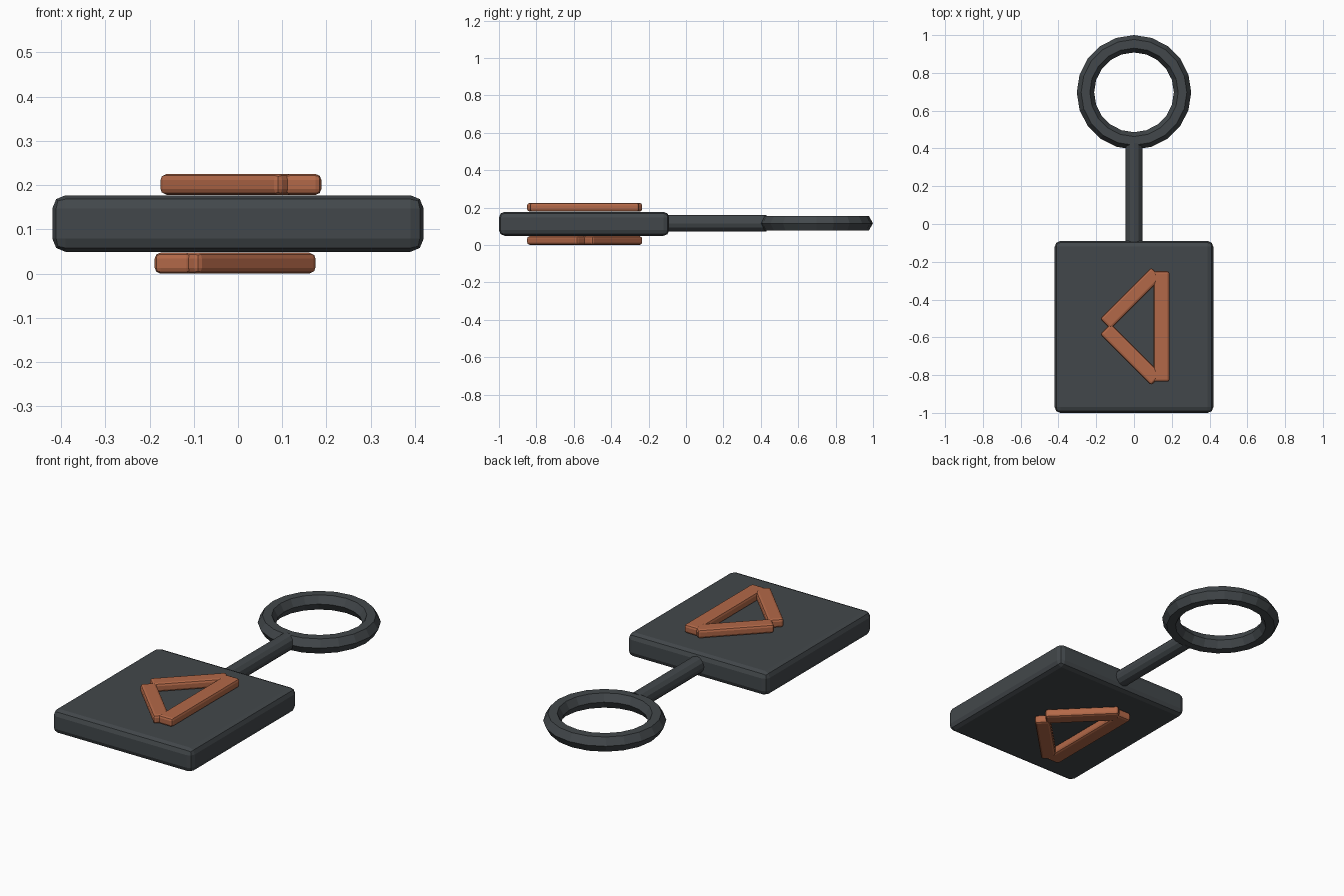
import bpy, math
from mathutils import Vector

if "Cube" in bpy.data.objects:
    bpy.data.objects.remove(bpy.data.objects["Cube"])

MID_Z = 0.113


def material(name, rgb):
    m = bpy.data.materials.new(name)
    m.diffuse_color = (*rgb, 1)
    m.use_nodes = True
    m.node_tree.nodes["Principled BSDF"].inputs["Base Color"].default_value = m.diffuse_color
    return m


dark = material("dark_metal", (0.055, 0.064, 0.07))
copper = material("copper", (0.45, 0.14, 0.065))


def box(name, loc, size, bevel, mat, turn=0):
    bpy.ops.mesh.primitive_cube_add(size=1, location=loc, rotation=(0, 0, turn))
    ob = bpy.context.object
    ob.name = name
    ob.scale = size
    bpy.ops.object.transform_apply(location=False, rotation=False, scale=True)
    mod = ob.modifiers.new("bevel", 'BEVEL')
    mod.width = bevel
    mod.segments = 2
    ob.data.materials.append(mat)
    return ob


# Square tag plate
box("tag_plate", (0, -0.545, MID_Z), (0.84, 0.91, 0.128), 0.03, dark)

# Stem joining plate and ring
bpy.ops.mesh.primitive_cylinder_add(vertices=12, radius=0.045, depth=0.54,
                                    location=(0, 0.16, MID_Z + 0.003),
                                    rotation=(math.pi / 2, 0, 0))
stem = bpy.context.object
stem.name = "stem"
stem.data.materials.append(dark)

# Faceted hanging ring
bpy.ops.mesh.primitive_torus_add(major_segments=20, minor_segments=6,
                                 major_radius=0.257, minor_radius=0.046,
                                 location=(0, 0.697, MID_Z + 0.003))
ring = bpy.context.object
ring.name = "hanging_ring"
ring.data.materials.append(dark)


# Raised triangle bars, the lower face mirrored left to right
def bar(name, a, b, width, z):
    a, b = Vector(a), Vector(b)
    d, c = b - a, (a + b) / 2
    box(name, (c.x, c.y, z), (d.length, width, 0.047), 0.013, copper,
        math.atan2(d.y, d.x))


for side, s, z in (("top", 1, 0.2015), ("bottom", -1, 0.0235)):
    bar(side + "_long_bar", (s * 0.146, -0.835), (s * 0.146, -0.25), 0.085, z)
    for end, t in (("back", 1), ("front", -1)):
        bar(f"{side}_{end}_slant_bar",
            (s * -0.152, -0.542 + t * 0.013),
            (s * 0.119, -0.542 + t * 0.284), 0.08, z)
